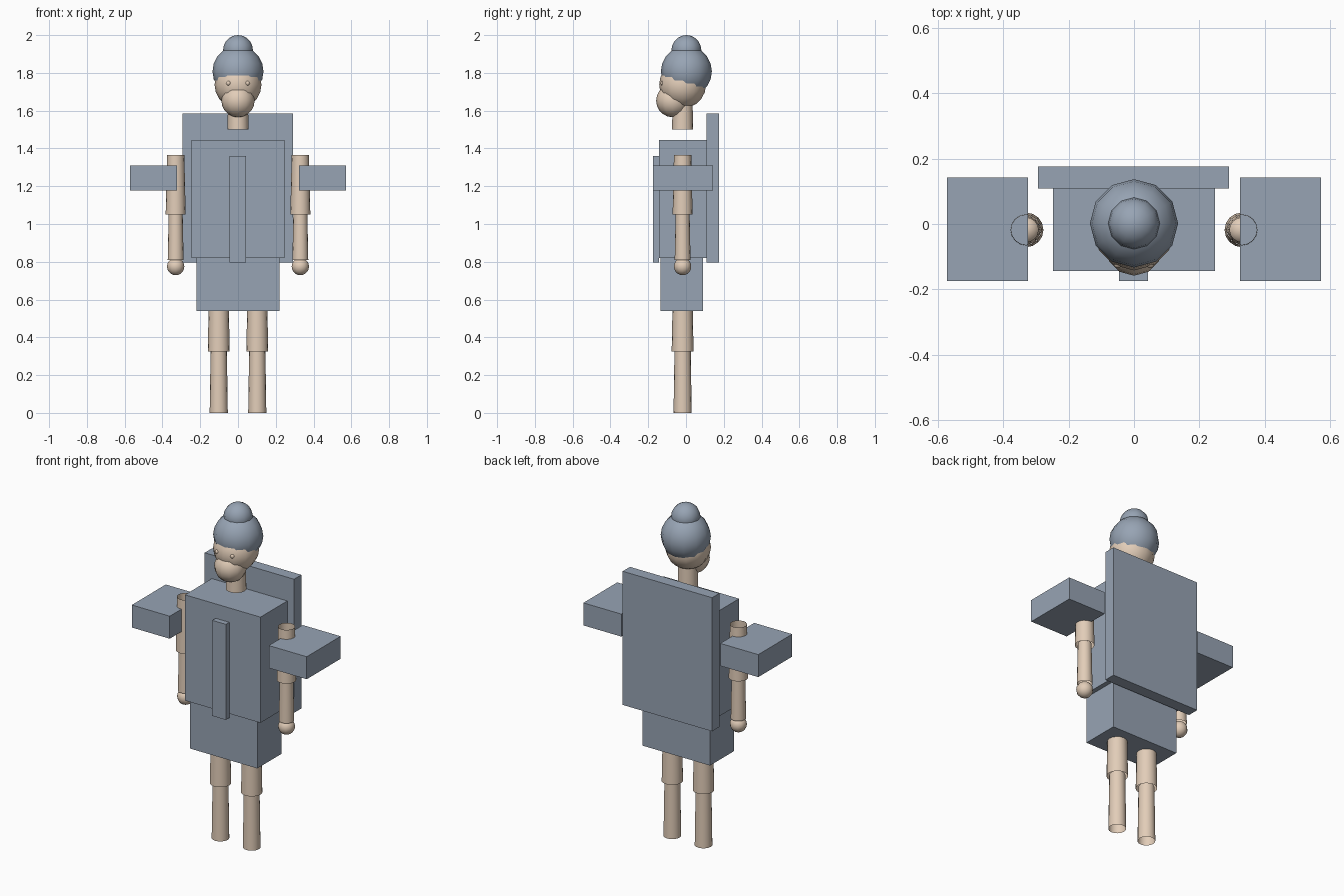
import bpy
import math

cube = bpy.data.objects.get("Cube")
if cube:
    bpy.data.objects.remove(cube, do_unlink=True)


def make_material(name, rgb):
    mat = bpy.data.materials.new(name)
    mat.use_nodes = True
    mat.diffuse_color = (*rgb, 1)
    mat.node_tree.nodes["Principled BSDF"].inputs["Base Color"].default_value = (*rgb, 1)
    return mat


SLATE = make_material("slate_grey", (0.31, 0.37, 0.455))
SKIN = make_material("skin", (0.76, 0.61, 0.48))


def finish(name, mat, smooth=True):
    obj = bpy.context.object
    obj.name = obj.data.name = name
    obj.data.materials.append(mat)
    if smooth:
        bpy.ops.object.shade_smooth_by_angle(angle=math.radians(50))
    return obj


def box(name, x, y, z):
    """Box from (min, max) pairs along each axis."""
    bpy.ops.mesh.primitive_cube_add(size=1, location=[sum(p) / 2 for p in (x, y, z)])
    obj = finish(name, SLATE, smooth=False)
    obj.scale = [p[1] - p[0] for p in (x, y, z)]


def tube(name, x, y, z, bottom_radius, top_radius):
    """Open tapered tube standing between two heights."""
    bpy.ops.mesh.primitive_cone_add(vertices=16, radius1=bottom_radius, radius2=top_radius,
                                    depth=z[1] - z[0], end_fill_type='NOTHING',
                                    location=(x, y, sum(z) / 2))
    finish(name, SKIN)


def ball(name, mat, location, radius, segments=12, rings=10):
    bpy.ops.mesh.primitive_uv_sphere_add(segments=segments, ring_count=rings,
                                         radius=radius, location=location)
    finish(name, mat)


# Clothing blocks
box("torso", (-0.247, 0.247), (-0.143, 0.112), (0.82, 1.445))
box("skirt", (-0.22, 0.22), (-0.134, 0.09), (0.54, 0.82))
box("back_panel", (-0.294, 0.291), (0.108, 0.176), (0.795, 1.585))
box("front_strip", (-0.046, 0.043), (-0.175, -0.143), (0.795, 1.36))

# Limbs and shoulder blocks on both sides
LIMB_Y = -0.018
for side, s in (("left", 1), ("right", -1)):
    box(side + "_shoulder_block", sorted((s * 0.324, s * 0.572)), (-0.175, 0.142), (1.177, 1.31))
    arm_x, leg_x = s * 0.33, s * 0.102
    tube(side + "_upper_arm", arm_x, LIMB_Y, (1.05, 1.365), 0.053, 0.046)
    tube(side + "_forearm", arm_x, LIMB_Y, (0.81, 1.06), 0.042, 0.037)
    ball(side + "_hand", SKIN, (arm_x, LIMB_Y, 0.775), 0.046)
    tube(side + "_thigh", leg_x, LIMB_Y, (0.325, 0.58), 0.058, 0.053)
    tube(side + "_shin", leg_x, LIMB_Y, (0, 0.335), 0.048, 0.043)
    ball(side + "_eye", SKIN, (s * 0.05, -0.122, 1.745), 0.013, 8, 6)

# Neck and head
tube("neck", 0, LIMB_Y, (1.5, 1.68), 0.056, 0.052)
ball("head", SKIN, (0, -0.018, 1.737), 0.124)
ball("lower_face", SKIN, (0, -0.07, 1.653), 0.088)
ball("hair", SLATE, (0, 0.002, 1.808), 0.135)
ball("hair_bun", SLATE, (0, 0.002, 1.921), 0.079)
